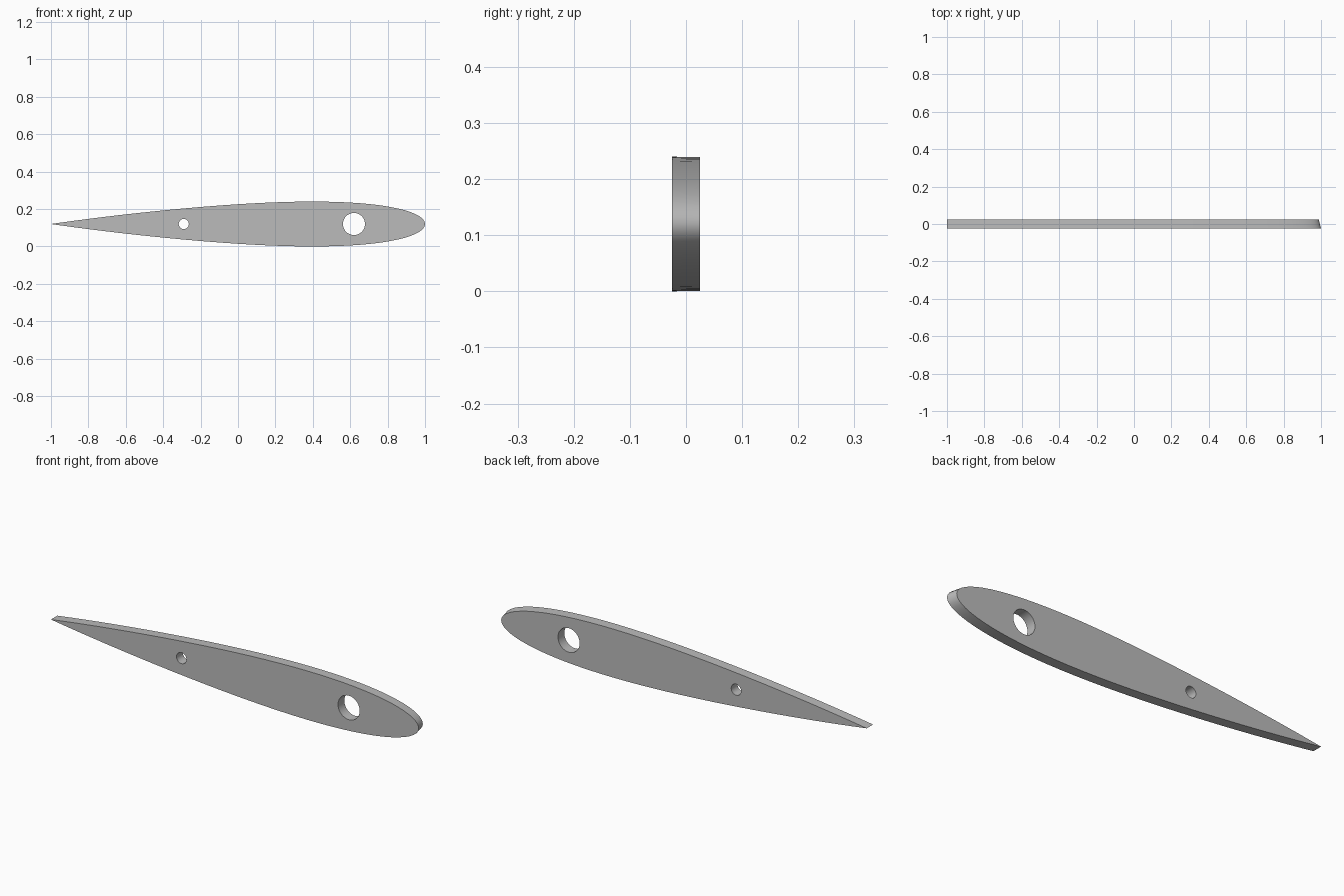
import bpy, bmesh, math

cube = bpy.data.objects.get("Cube")
if cube:
    bpy.data.objects.remove(cube, do_unlink=True)

CHORD, HALF, MID_Z = 2.0, 0.0247, 0.12
STEPS = 40

grey = bpy.data.materials.new("grey")
grey.use_nodes = True
colour = (0.5, 0.5, 0.5, 1)
grey.diffuse_color = colour
grey.node_tree.nodes["Principled BSDF"].inputs["Base Color"].default_value = colour


def half_thickness(t):
    """Symmetric wing section with a closed trailing edge."""
    return 0.6 * (0.2969 * math.sqrt(t) - 0.126 * t - 0.3516 * t**2
                  + 0.2843 * t**3 - 0.1036 * t**4)


# Outline runs over the top from nose to tail, then back underneath
upper = []
for i in range(STEPS + 1):
    t = (1 - math.cos(math.pi * i / STEPS)) / 2
    upper.append((1 - t, half_thickness(t)))
upper[-1] = (0, 0)
outline = upper + [(x, -z) for x, z in reversed(upper[1:-1])]

# Rib body: the rear face is slightly smaller, with the tail kept in line
bm = bmesh.new()
rings = []
for y, scale in ((-HALF, 1.0), (HALF, 0.994)):
    rings.append([bm.verts.new((x * CHORD * scale - 1, y, MID_Z + z * CHORD * scale))
                  for x, z in outline])
front, back = rings
bm.faces.new(front)
bm.faces.new(back[::-1])
for i in range(len(front)):
    j = (i + 1) % len(front)
    bm.faces.new((front[j], front[i], back[i], back[j]))
bmesh.ops.recalc_face_normals(bm, faces=bm.faces)
mesh = bpy.data.meshes.new("wing_rib")
bm.to_mesh(mesh)
bm.free()
rib = bpy.data.objects.new("wing_rib", mesh)
bpy.context.collection.objects.link(rib)
mesh.materials.append(grey)


def drill(x, radius):
    """Cut a round hole straight through the rib."""
    bpy.ops.mesh.primitive_cylinder_add(vertices=48, radius=radius, depth=0.2,
                                        location=(x, 0, MID_Z),
                                        rotation=(math.pi / 2, 0, 0))
    cutter = bpy.context.object
    cutter.name = "hole_cutter"
    cutter.hide_render = True
    cutter.data.materials.append(grey)
    bpy.context.view_layer.objects.active = rib
    mod = rib.modifiers.new("hole", "BOOLEAN")
    mod.operation = "DIFFERENCE"
    mod.solver = "EXACT"
    mod.object = cutter
    bpy.ops.object.modifier_apply(modifier=mod.name)
    bpy.data.objects.remove(cutter, do_unlink=True)


# Spar hole and small pin hole
drill(0.62, 0.059)
drill(-0.29, 0.027)

# Smooth curved skin with crisp rims
bpy.ops.object.select_all(action="DESELECT")
rib.select_set(True)
bpy.context.view_layer.objects.active = rib
bpy.ops.object.shade_smooth_by_angle(angle=math.radians(30))
